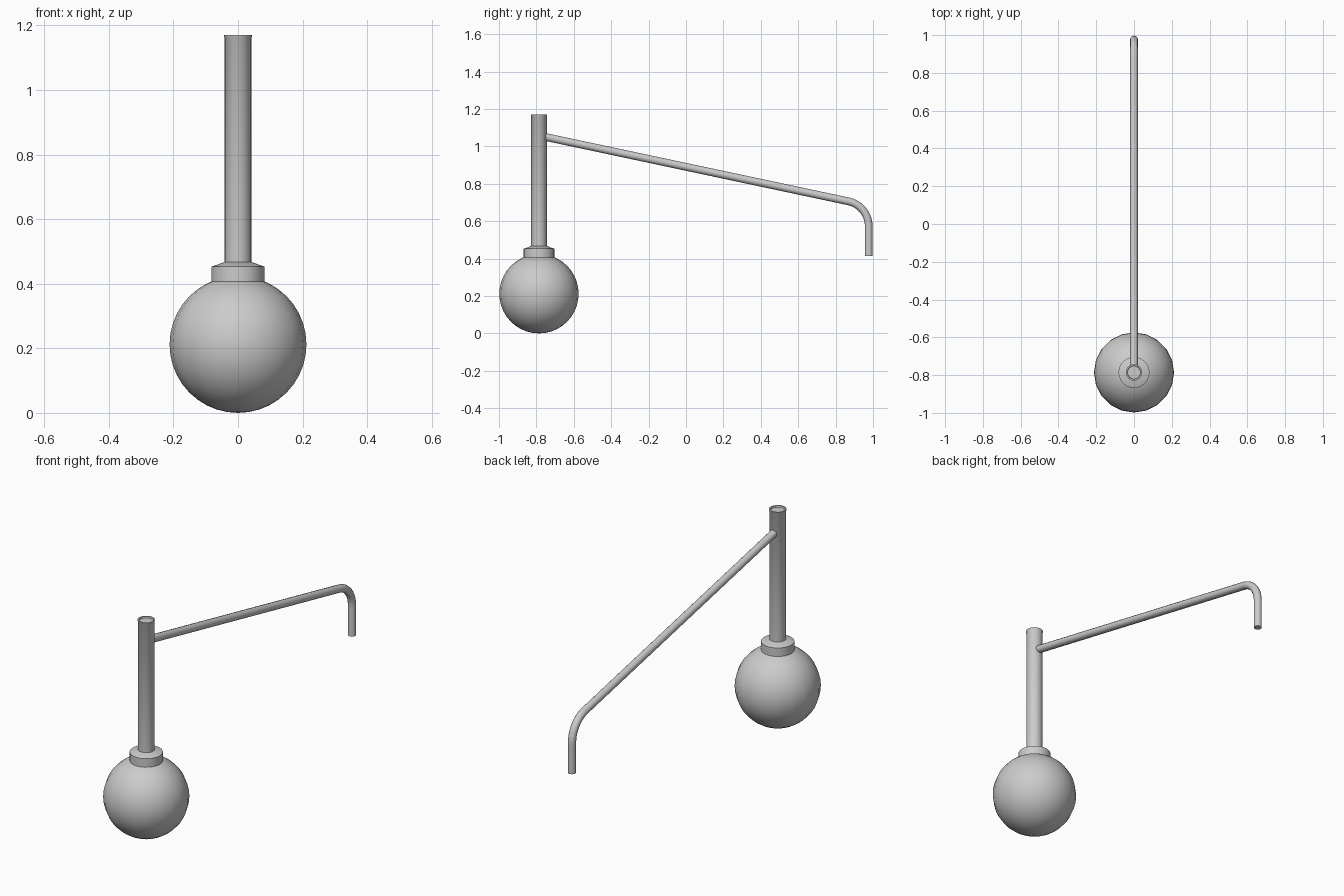
import bpy, bmesh, math
from mathutils import Vector

if "Cube" in bpy.data.objects:
    bpy.data.objects.remove(bpy.data.objects["Cube"])

CY, R = -0.786, 0.212   # post axis and ball radius


def finish(obj, angle=35):
    bpy.ops.object.select_all(action='DESELECT')
    obj.select_set(True)
    bpy.context.view_layer.objects.active = obj
    bpy.ops.object.shade_smooth_by_angle(angle=math.radians(angle))


def lathe(name, profile, sides):
    """Spin an (r, z) profile around the post axis."""
    bm = bmesh.new()
    verts = [bm.verts.new((r, 0, z)) for r, z in profile]
    edges = [bm.edges.new(p) for p in zip(verts, verts[1:])]
    bmesh.ops.spin(bm, geom=verts + edges, cent=(0, 0, 0), axis=(0, 0, 1),
                   angle=math.tau, steps=sides, use_duplicate=False)
    bmesh.ops.remove_doubles(bm, verts=bm.verts, dist=1e-5)
    bmesh.ops.recalc_face_normals(bm, faces=bm.faces)
    mesh = bpy.data.meshes.new(name)
    bm.to_mesh(mesh)
    bm.free()
    obj = bpy.data.objects.new(name, mesh)
    obj.location.y = CY
    bpy.context.collection.objects.link(obj)
    finish(obj)
    return obj


# Ball weight at the foot
bpy.ops.mesh.primitive_uv_sphere_add(segments=20, ring_count=20, radius=R,
                                     location=(0, CY, R))
ball = bpy.context.object
ball.name = "ball_weight"
finish(ball)

# Collar with a sloping top
lathe("collar", [(0, 0.39), (0.082, 0.39), (0.082, 0.453), (0.042, 0.467), (0, 0.467)], 24)

# Upright post with a slim lip and a shallow recess in its top
lathe("post", [(0, 0.40), (0.0415, 0.40), (0.0415, 1.163), (0.0435, 1.166), (0.0435, 1.17),
               (0.036, 1.17), (0.034, 1.162), (0, 1.162)], 24)

# Sloping arm with a bent-down tip, swept along a curve
start = Vector((0, -0.765, 1.053))
corner = Vector((0, 0.977, 0.683))
end = Vector((0, 0.977, 0.413))
a = corner + (start - corner).normalized() * 0.11
b = corner + (end - corner).normalized() * 0.11
curve = bpy.data.curves.new("arm", 'CURVE')
curve.dimensions = '3D'
curve.bevel_depth = 0.0205
curve.bevel_resolution = 4
curve.use_fill_caps = True
curve.resolution_u = 10
spline = curve.splines.new('BEZIER')
path = [start, a, b, end]
handles = [(start, start.lerp(a, 1 / 3)),
           (a.lerp(start, 1 / 3), a.lerp(corner, 0.58)),
           (b.lerp(corner, 0.58), b.lerp(end, 1 / 3)),
           (end.lerp(b, 1 / 3), end)]
spline.bezier_points.add(len(path) - 1)
for point, co, (left, right) in zip(spline.bezier_points, path, handles):
    point.handle_left_type = point.handle_right_type = 'FREE'
    point.co, point.handle_left, point.handle_right = co, left, right
arm = bpy.data.objects.new("arm", curve)
bpy.context.collection.objects.link(arm)
bpy.ops.object.select_all(action='DESELECT')
arm.select_set(True)
bpy.context.view_layer.objects.active = arm
bpy.ops.object.convert(target='MESH')
finish(bpy.context.object)
